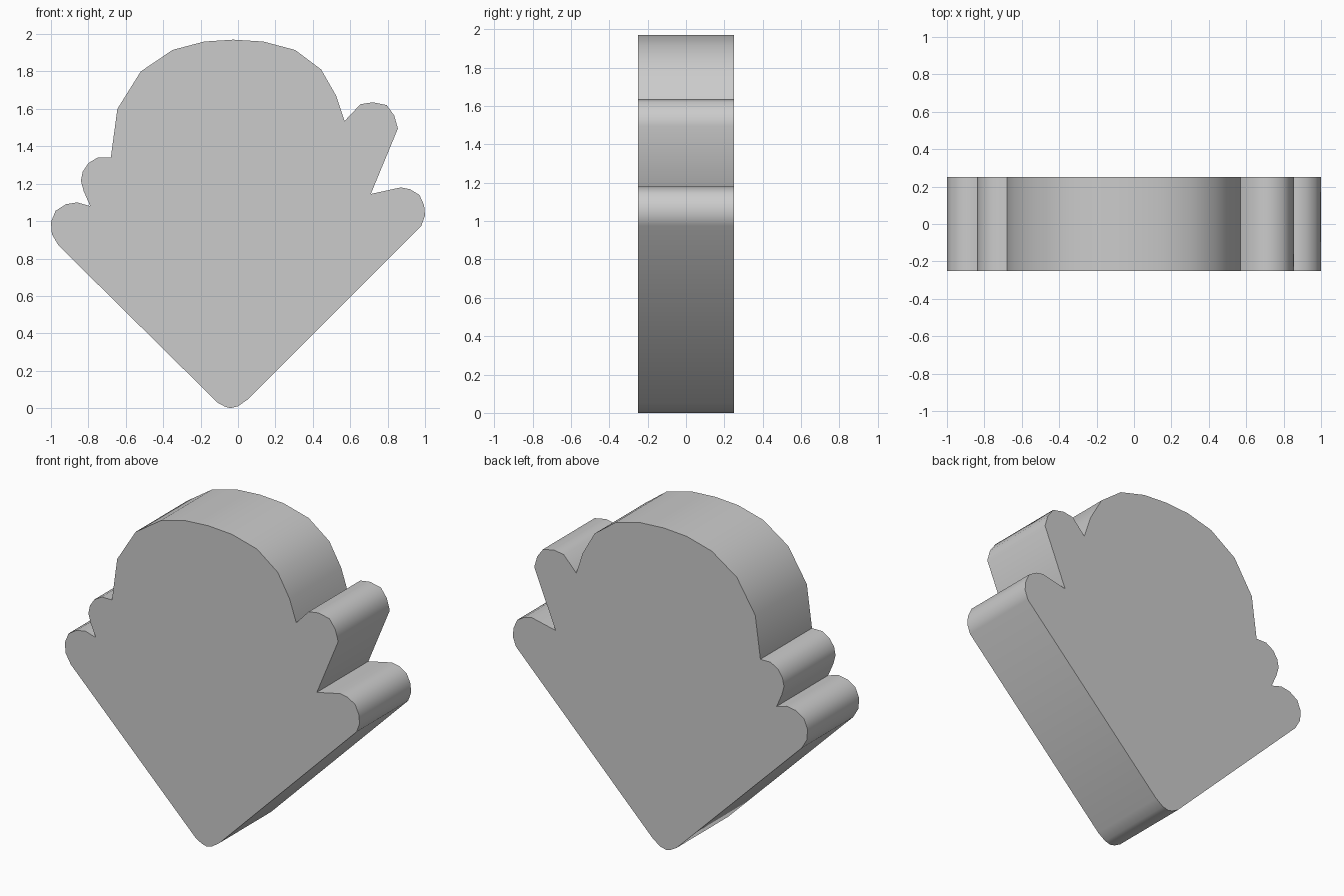
import bpy, bmesh
from math import radians

if "Cube" in bpy.data.objects:
    bpy.data.objects.remove(bpy.data.objects["Cube"])

# Outline in x, z, counter-clockwise seen from the front
rounded_tip = [(-.11, .03), (-.07, .008), (-.04, 0), (0, .01), (.05, .045)]
right_lower_lobe = [(.98, .975), (1, 1.03), (.995, 1.085), (.97, 1.14), (.92, 1.17), (.87, 1.18)]
right_upper_lobe = [(.71, 1.145), (.855, 1.495), (.835, 1.565), (.795, 1.62), (.72, 1.635), (.655, 1.625)]
dome = [(.57, 1.535), (.525, 1.67), (.445, 1.81), (.305, 1.915), (.135, 1.96), (-.025, 1.97),
        (-.18, 1.96), (-.35, 1.915), (-.52, 1.80), (-.645, 1.60), (-.68, 1.34)]
left_upper_lobe = [(-.75, 1.34), (-.80, 1.31), (-.83, 1.265), (-.84, 1.215), (-.825, 1.16)]
left_lower_lobe = [(-.79, 1.08), (-.86, 1.10), (-.92, 1.09), (-.975, 1.055), (-1, .995), (-.995, .93), (-.96, .87)]
outline = rounded_tip + right_lower_lobe + right_upper_lobe + dome + left_upper_lobe + left_lower_lobe

HALF_DEPTH = .25

# Flat front face extruded to the back
bm = bmesh.new()
front = bm.faces.new([bm.verts.new((x, -HALF_DEPTH, z)) for x, z in outline])
back = bmesh.ops.extrude_face_region(bm, geom=[front], use_keep_orig=True)["geom"]
bmesh.ops.translate(bm, vec=(0, 2 * HALF_DEPTH, 0),
                    verts=[v for v in back if isinstance(v, bmesh.types.BMVert)])
bmesh.ops.recalc_face_normals(bm, faces=bm.faces)

mesh = bpy.data.meshes.new("scalloped_wedge_block")
bm.to_mesh(mesh)
bm.free()
block = bpy.data.objects.new("scalloped_wedge_block", mesh)
bpy.context.collection.objects.link(block)

# Smooth rounded sides, sharp rim and notches
bpy.context.view_layer.objects.active = block
block.select_set(True)
bpy.ops.object.shade_smooth_by_angle(angle=radians(45))
